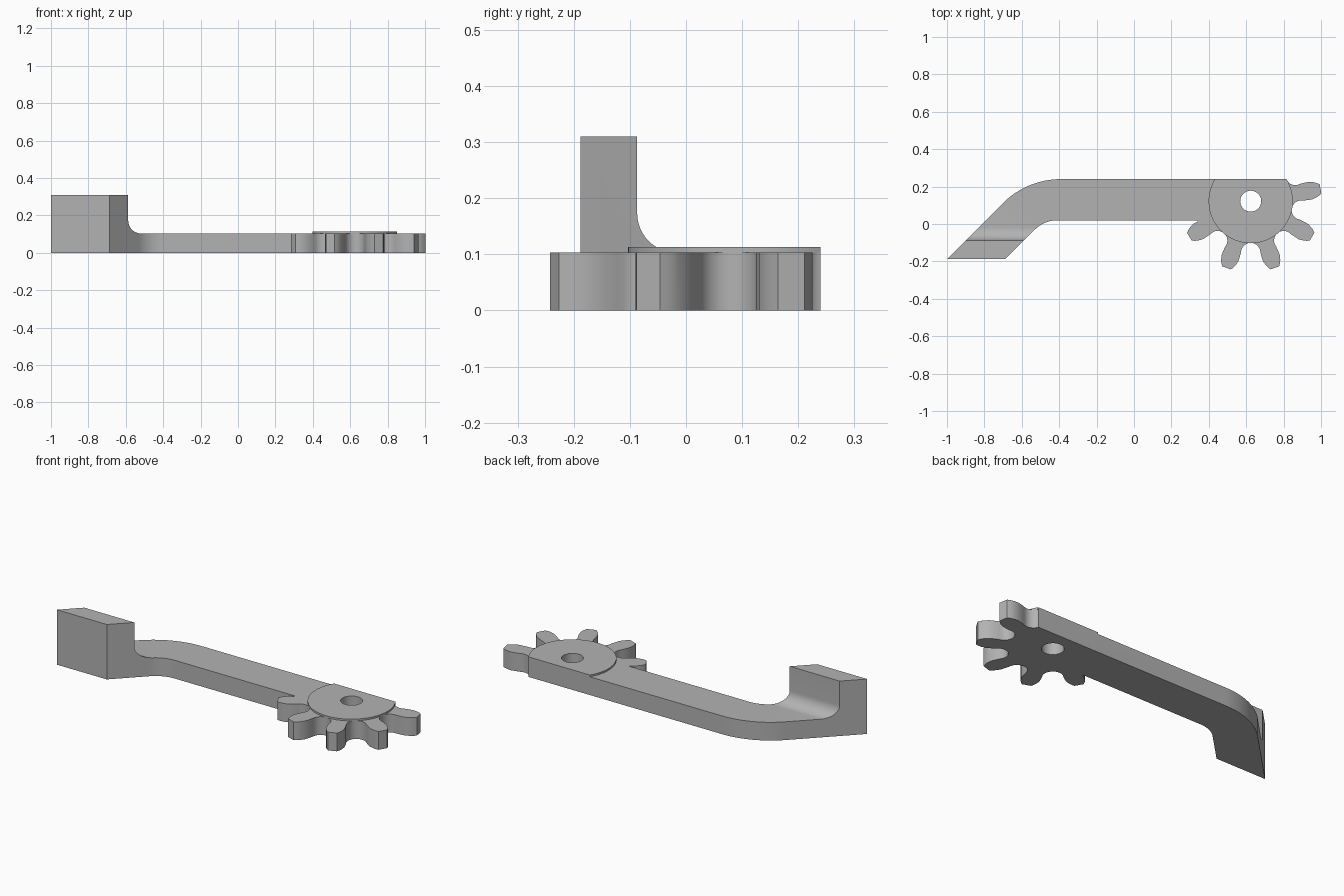
import bpy, bmesh
from math import sin, cos, radians, sqrt
from mathutils import Vector

cube = bpy.data.objects.get("Cube")
if cube:
    bpy.data.objects.remove(cube, do_unlink=True)

grey = bpy.data.materials.new("plain_grey")
grey.use_nodes = True
grey.diffuse_color = (0.45, 0.45, 0.45, 1)
grey.node_tree.nodes["Principled BSDF"].inputs["Base Color"].default_value = (0.45, 0.45, 0.45, 1)

THICK, TALL, HUB_TOP = 0.103, 0.31, 0.113
FRONT, BACK, BLOCK_BACK, ARM_FRONT = -0.188, 0.24, -0.087, 0.02
CX, CY = 0.624, 0.122          # gear axis
HUB_R, BORE_R = 0.225, 0.056


def arc(cx, cy, r, start, end, steps):
    angles = [radians(start + (end - start) * i / steps) for i in range(steps + 1)]
    return [(cx + r * cos(a), cy + r * sin(a)) for a in angles]


def prism(name, points, lo, hi, along_x=False):
    """Extrude a flat outline along z, or a (y, z) outline along x."""
    place = (lambda p: (lo, p[0], p[1])) if along_x else (lambda p: (p[0], p[1], lo))
    step = Vector((hi - lo, 0, 0)) if along_x else Vector((0, 0, hi - lo))
    bm = bmesh.new()
    face = bm.faces.new([bm.verts.new(place(p)) for p in points])
    made = bmesh.ops.extrude_face_region(bm, geom=[face])["geom"]
    bmesh.ops.translate(bm, vec=step, verts=[v for v in made if isinstance(v, bmesh.types.BMVert)])
    bmesh.ops.recalc_face_normals(bm, faces=bm.faces)
    mesh = bpy.data.meshes.new(name)
    bm.to_mesh(mesh)
    bm.free()
    mesh.materials.append(grey)
    ob = bpy.data.objects.new(name, mesh)
    bpy.context.collection.objects.link(ob)
    return ob


def finish(ob, cutters):
    """Cut the part, then smooth its curved walls."""
    bpy.ops.object.select_all(action="DESELECT")
    bpy.context.view_layer.objects.active = ob
    ob.select_set(True)
    for cutter in cutters:
        cutter.hide_render = True
        mod = ob.modifiers.new("cut", "BOOLEAN")
        mod.operation, mod.solver, mod.object = "DIFFERENCE", "EXACT", cutter
        bpy.ops.object.modifier_apply(modifier=mod.name)
    bpy.ops.object.shade_smooth_by_angle(angle=radians(30))


# Gear teeth: half of a tooth flank as (distance from axis, half width)
FLANK = [(0.30, 0.047), (0.325, 0.048), (0.35, 0.041), (0.365, 0.034), (0.379, 0.024)]


def tooth(angle):
    a = radians(angle)
    sides = [(r, -w) for r, w in FLANK] + [(r, w) for r, w in reversed(FLANK)]
    return [(CX + r * cos(a) - w * sin(a), CY + r * sin(a) + w * cos(a)) for r, w in sides]


def valley(angle, sweep=180, steps=12):
    a = radians(angle)
    return arc(CX + 0.275 * cos(a), CY + 0.275 * sin(a), 0.052, angle - 90 + 360, angle - 90 + 360 - sweep, steps)


# Plan outline: bent arm running into a five-tooth gear sector
outline = [(-1, FRONT), (-0.688, FRONT)]
outline += arc(-0.41, ARM_FRONT - 0.169, 0.169, 135, 90, 12)
outline.append((0.34, ARM_FRONT))
for angle in range(-150, 11, 40):
    outline += tooth(angle)
    if angle < 10:
        outline += valley(angle + 20)
    else:
        outline += valley(angle + 20, 90, 6)
chord = sqrt(HUB_R ** 2 - (BACK - CY) ** 2)
outline.append((CX + chord, BACK))
outline += arc(-0.39, BACK - 0.44, 0.44, 90, 135, 20)
body = prism("arm_with_gear_sector", outline, 0, TALL)

# Cutters: space behind the upright block with its fillet, space above the gear, bore
R = 0.07
side = [(BLOCK_BACK, 0.5)] + arc(BLOCK_BACK + R, THICK + R, R, 180, 270, 12) + [(0.5, THICK), (0.5, 0.5)]
behind_block = prism("block_cutter", side, -1.2, 1.2, along_x=True)
above_gear = prism("gear_cutter", [(-0.5, THICK), (0.5, THICK), (0.5, 0.5), (-0.5, 0.5)], -0.2, 1.2, along_x=True)
bore = prism("bore_cutter", arc(CX, CY, BORE_R, 0, 352.5, 47), -0.1, 0.5)
finish(body, [behind_block, above_gear, bore])

# Raised hub disc, trimmed flush with the back of the arm
start = 31.63
hub = prism("hub_disc", arc(CX, CY, HUB_R, 180 - start, 360 + start, 64), THICK, HUB_TOP)
finish(hub, [bore])

for cutter in (behind_block, above_gear, bore):
    bpy.data.objects.remove(cutter, do_unlink=True)
